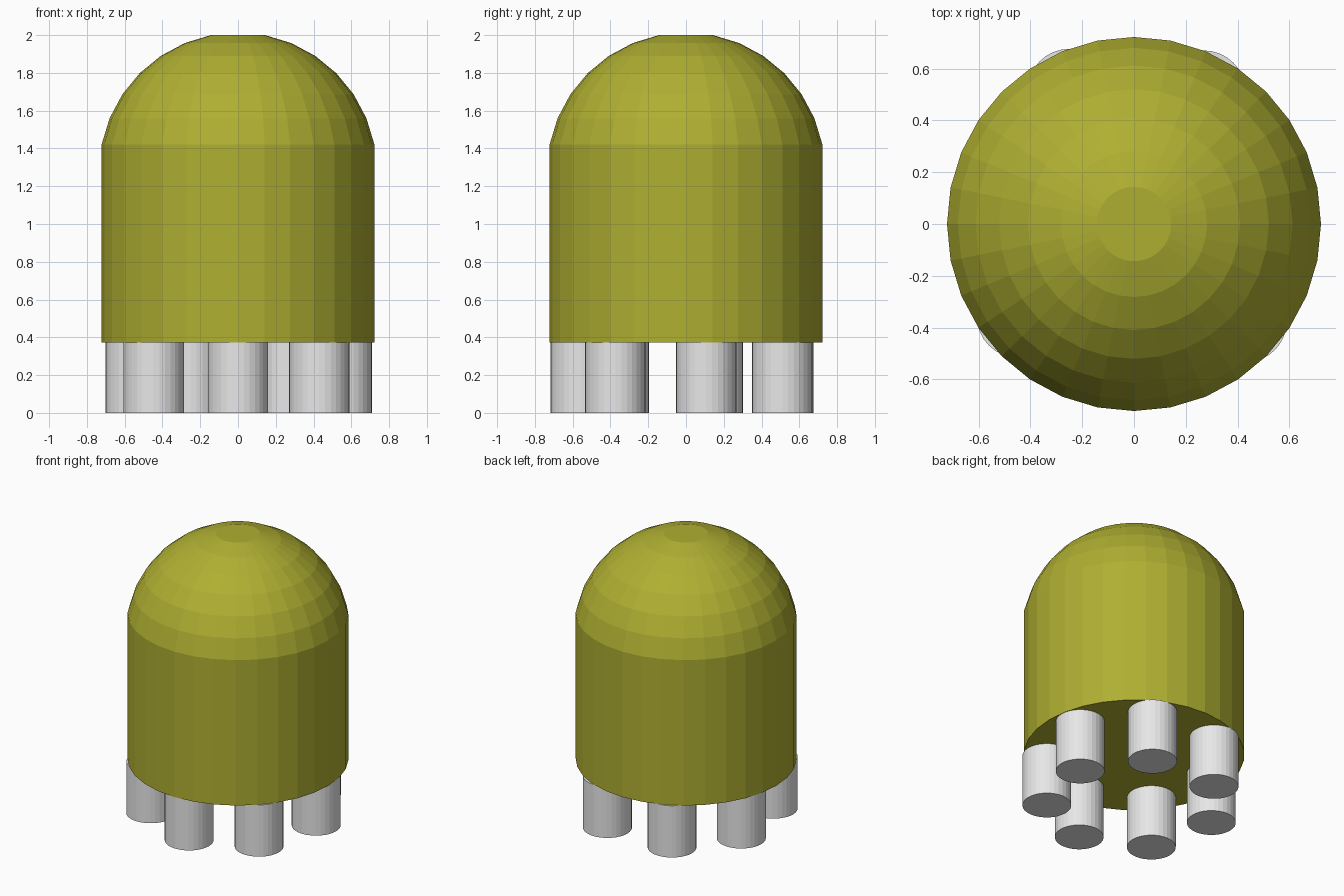
import bpy
import bmesh
import math

if "Cube" in bpy.data.objects:
    bpy.data.objects.remove(bpy.data.objects["Cube"])


def make_material(name, rgb):
    mat = bpy.data.materials.new(name)
    mat.diffuse_color = (*rgb, 1.0)
    mat.use_nodes = True
    mat.node_tree.nodes["Principled BSDF"].inputs["Base Color"].default_value = mat.diffuse_color
    return mat


olive = make_material("olive yellow", (0.43, 0.43, 0.032))
silver = make_material("light grey", (0.8, 0.8, 0.8))

SEGMENTS = 32
STEP = 2 * math.pi / SEGMENTS
BODY_BOTTOM = 0.373


def make_lathe(name, profile, material, location=(0, 0, 0)):
    """Solid of revolution from (radius, z) points listed bottom to top, capped flat."""
    bm = bmesh.new()
    rings = [[bm.verts.new((r * math.cos(i * STEP), r * math.sin(i * STEP), z))
              for i in range(SEGMENTS)] for r, z in profile]
    for low, high in zip(rings, rings[1:]):
        for i in range(SEGMENTS):
            j = (i + 1) % SEGMENTS
            bm.faces.new((low[i], low[j], high[j], high[i]))
    bm.faces.new(rings[0][::-1])
    bm.faces.new(rings[-1])
    mesh = bpy.data.meshes.new(name)
    bm.to_mesh(mesh)
    bm.free()
    mesh.materials.append(material)
    obj = bpy.data.objects.new(name, mesh)
    obj.location = location
    bpy.context.collection.objects.link(obj)
    return obj


# Domed body: straight wall, then rings of a sphere up to a small flat cap
DOME_RADIUS, DOME_CENTRE = 0.736, 1.278
dome = [(DOME_RADIUS * math.sin(k * STEP), DOME_CENTRE + DOME_RADIUS * math.cos(k * STEP))
        for k in range(7, 0, -1)]
make_lathe("domed_body", [(dome[0][0], BODY_BOTTOM)] + dome, olive)

# Seven round legs in a slightly uneven ring
leg_places = {
    "front_leg": (0.0, -0.557),
    "front_right_leg": (0.43, -0.374),
    "right_leg": (0.549, 0.107),
    "back_right_leg": (0.27, 0.51),
    "back_left_leg": (-0.25, 0.516),
    "left_leg": (-0.541, 0.142),
    "front_left_leg": (-0.447, -0.356),
}
for name, (x, y) in leg_places.items():
    make_lathe(name, [(0.16, 0.0), (0.16, BODY_BOTTOM)], silver, (x, y, 0))
